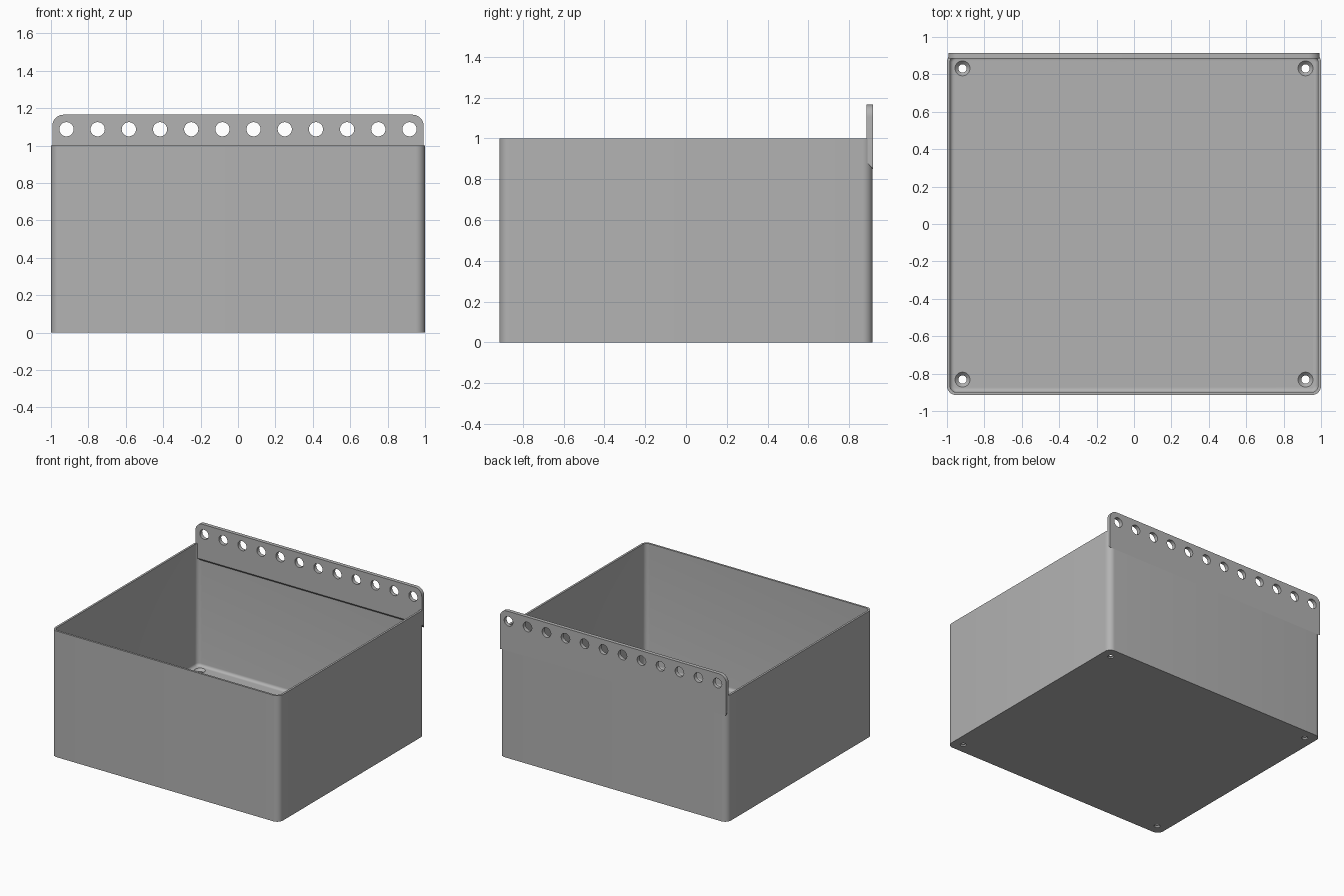
import bpy, bmesh, math

cube = bpy.data.objects.get("Cube")
if cube:
    bpy.data.objects.remove(cube, do_unlink=True)

grey = bpy.data.materials.new("plain grey")
grey.use_nodes = True
grey.diffuse_color = (0.45, 0.45, 0.45, 1)
grey.node_tree.nodes["Principled BSDF"].inputs["Base Color"].default_value = grey.diffuse_color

HALF_X, HALF_Y, HEIGHT = 1.0, 0.915, 1.0
WALL, FLOOR, CORNER, FILLET = 0.016, 0.03, 0.05, 0.022
PLATE_X, PLATE_TOP, PLATE_BOTTOM, PLATE_THICK = 0.993, 1.165, 0.85, 0.03


def make_object(name, bm):
    bmesh.ops.recalc_face_normals(bm, faces=bm.faces)
    mesh = bpy.data.meshes.new(name)
    bm.to_mesh(mesh)
    bm.free()
    mesh.materials.append(grey)
    obj = bpy.data.objects.new(name, mesh)
    bpy.context.collection.objects.link(obj)
    return obj


def arc(cx, cy, r, start, steps=8):
    angles = [start + math.pi / 2 * i / steps for i in range(steps + 1)]
    return [(cx + r * math.cos(a), cy + r * math.sin(a)) for a in angles]


def rounded_loop(bm, inset, z):
    """Ring of vertices round the box plan, moved inwards by inset."""
    r = max(CORNER - inset, 0.004)
    x, y = HALF_X - inset - r, HALF_Y - inset - r
    points = []
    for i, (sx, sy) in enumerate([(1, 1), (-1, 1), (-1, -1), (1, -1)]):
        points += arc(sx * x, sy * y, r, i * math.pi / 2)
    return [bm.verts.new((px, py, z)) for px, py in points]


def loft(bm, loops):
    for low, high in zip(loops, loops[1:]):
        for i in range(len(low)):
            j = (i + 1) % len(low)
            bm.faces.new((low[i], low[j], high[j], high[i]))
    bm.faces.new(loops[0])
    bm.faces.new(loops[-1])


def cut(obj, cutter):
    mod = obj.modifiers.new("holes", 'BOOLEAN')
    mod.operation, mod.solver, mod.object = 'DIFFERENCE', 'EXACT', cutter
    bpy.context.view_layer.objects.active = obj
    bpy.ops.object.modifier_apply(modifier=mod.name)
    bpy.data.objects.remove(cutter, do_unlink=True)


def smooth(obj):
    bpy.ops.object.select_all(action='DESELECT')
    obj.select_set(True)
    bpy.context.view_layer.objects.active = obj
    bpy.ops.object.shade_smooth_by_angle(angle=math.radians(30))


# Open box: outer wall, rim, inner wall, rounded foot and floor
bm = bmesh.new()
sections = [(0, 0), (0, HEIGHT), (WALL, HEIGHT)]
for i in range(6):
    a = math.pi / 2 * i / 5
    sections.append((WALL + FILLET * (1 - math.cos(a)),
                     FLOOR + FILLET * (1 - math.sin(a))))
loft(bm, [rounded_loop(bm, inset, z) for inset, z in sections])
box = make_object("storage_box", bm)

# Countersunk screw holes in the floor corners
bm = bmesh.new()
profile = [(0.022, -0.02), (0.022, 0.012), (0.04, FLOOR), (0.04, FLOOR + 0.02)]
for sx in (-1, 1):
    for sy in (-1, 1):
        rings = []
        for r, z in profile:
            rings.append([bm.verts.new((sx * 0.917 + r * math.cos(math.tau * i / 32),
                                        sy * 0.832 + r * math.sin(math.tau * i / 32), z))
                          for i in range(32)])
        loft(bm, rings)
cut(box, make_object("screw_hole_cutter", bm))
smooth(box)

# Hanging plate with rounded top corners and sloped lower edge
bm = bmesh.new()
r = 0.06
outline = [(-PLATE_X, PLATE_BOTTOM), (PLATE_X, PLATE_BOTTOM)]
outline += arc(PLATE_X - r, PLATE_TOP - r, r, 0)
outline += arc(-PLATE_X + r, PLATE_TOP - r, r, math.pi / 2)
back = HALF_Y + 0.0005
loops = []
for y in (back - PLATE_THICK, back):
    lift = 0.035 if y < back else 0
    loops.append([bm.verts.new((x, y, z + (lift if z == PLATE_BOTTOM else 0)))
                  for x, z in outline])
loft(bm, loops)
plate = make_object("hanging_plate", bm)

# Row of round holes through the plate
bm = bmesh.new()
for i in range(12):
    x = -0.917 + i * 1.834 / 11
    rings = [[bm.verts.new((x + 0.038 * math.cos(math.tau * k / 32), y,
                            1.087 + 0.038 * math.sin(math.tau * k / 32)))
              for k in range(32)] for y in (0.8, 1.0)]
    loft(bm, rings)
cut(plate, make_object("plate_hole_cutter", bm))
smooth(plate)
